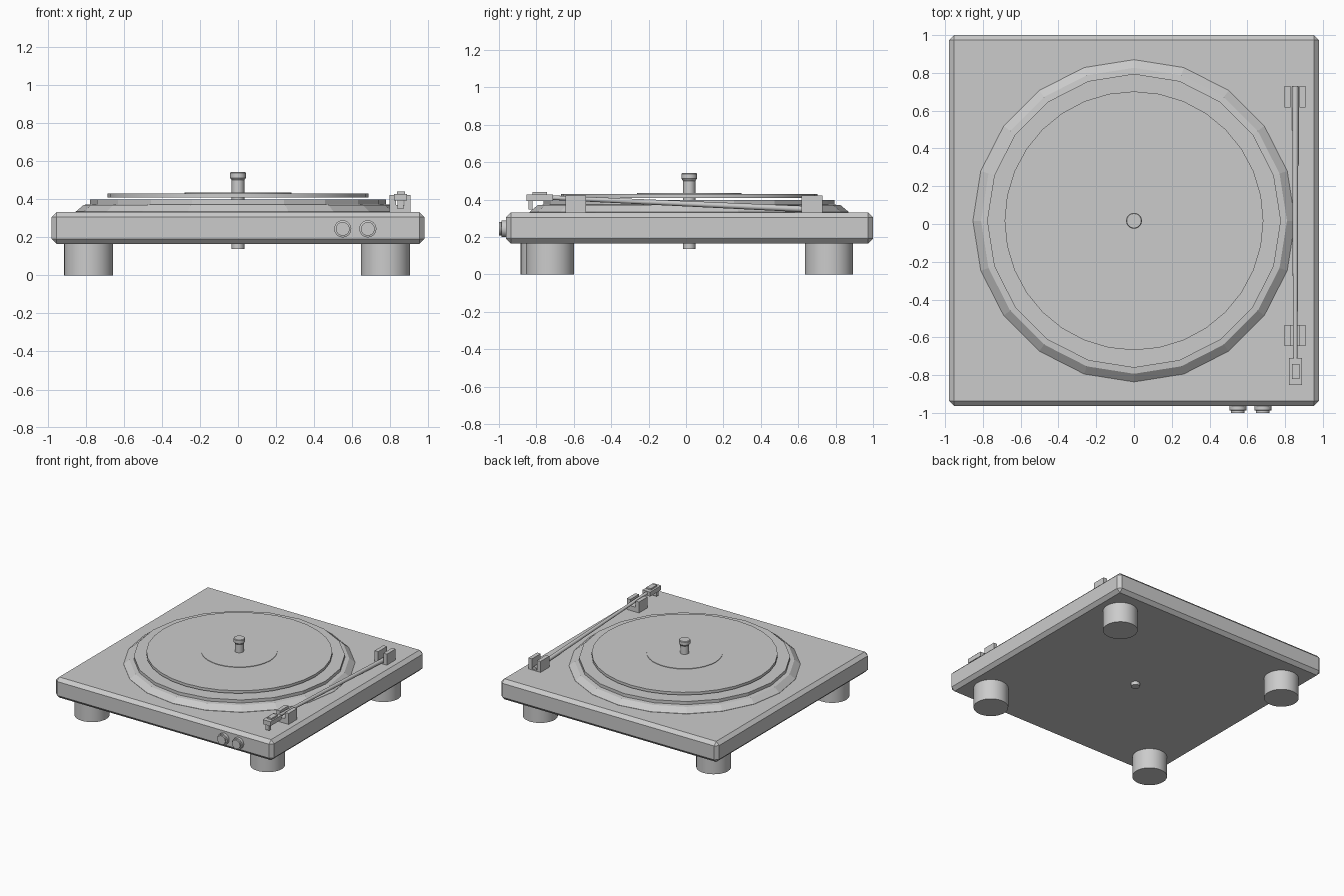
import bpy, bmesh, math
from mathutils import Vector

if "Cube" in bpy.data.objects:
    bpy.data.objects.remove(bpy.data.objects["Cube"])

CY = 0.017  # platter centre in y


def make(name, bm, bevel=0.0, smooth=False):
    bmesh.ops.recalc_face_normals(bm, faces=bm.faces)
    me = bpy.data.meshes.new(name)
    bm.to_mesh(me)
    bm.free()
    ob = bpy.data.objects.new(name, me)
    bpy.context.collection.objects.link(ob)
    if bevel:
        m = ob.modifiers.new("Bevel", 'BEVEL')
        m.width, m.segments = bevel, 1
    if smooth:
        bpy.ops.object.select_all(action='DESELECT')
        ob.select_set(True)
        bpy.context.view_layer.objects.active = ob
        bpy.ops.object.shade_smooth_by_angle(angle=math.radians(30))
    return ob


def box(name, lo, hi, bevel=0.0):
    bm = bmesh.new()
    bmesh.ops.create_cube(bm, size=1)
    for v in bm.verts:
        v.co = [l + (c + 0.5) * (h - l) for l, h, c in zip(lo, hi, v.co)]
    return make(name, bm, bevel)


def lathe(name, loc, profile, n, smooth=True, rot_x=0.0):
    """Closed turned solid from (radius, height) pairs."""
    bm = bmesh.new()
    rings = [[bm.verts.new((r * math.sin(2 * math.pi * i / n),
                            r * math.cos(2 * math.pi * i / n), z))
              for i in range(n)] for r, z in profile]
    for a, b in zip(rings, rings[1:]):
        for i in range(n):
            j = (i + 1) % n
            bm.faces.new((a[i], a[j], b[j], b[i]))
    bm.faces.new(rings[0])
    bm.faces.new(rings[-1])
    ob = make(name, bm, smooth=smooth)
    ob.location = loc
    ob.rotation_euler.x = rot_x
    return ob


def u_bracket(name, y0, y1, slot_z):
    """Block with a slot along y for the arm to rest in."""
    x0, x1, s0, s1, z0, z1 = 0.797, 0.907, 0.829, 0.875, 0.32, 0.421
    outline = [(x0, z0), (x1, z0), (x1, z1), (s1, z1),
               (s1, slot_z), (s0, slot_z), (s0, z1), (x0, z1)]
    bm = bmesh.new()
    f = bm.faces.new([bm.verts.new((x, y0, z)) for x, z in outline])
    ext = bmesh.ops.extrude_face_region(bm, geom=[f])
    for v in ext["geom"]:
        if isinstance(v, bmesh.types.BMVert):
            v.co.y = y1
    return make(name, bm)


# Plinth
box("plinth", (-0.98, -0.963, 0.165), (0.98, 1.0, 0.332), bevel=0.027)

# Feet
for name, x, y in (("front_left_foot", -0.785, -0.755),
                   ("front_right_foot", 0.775, -0.727),
                   ("back_left_foot", -0.785, 0.765),
                   ("back_right_foot", 0.775, 0.765)):
    lathe(name, (x, y, 0), [(0.129, 0), (0.129, 0.17)], 32)

# Platter: sloped rim and raised mat
lathe("platter", (0, CY, 0),
      [(0.853, 0.325), (0.853, 0.334), (0.81, 0.37), (0.778, 0.373), (0.778, 0.398)],
      20, smooth=False)

# Record and its label
lathe("record", (0, CY, 0), [(0.685, 0.408), (0.685, 0.43)], 32)
lathe("record_label", (0, CY, 0), [(0.28, 0.42), (0.28, 0.434)], 32)

# Spindle with cap
lathe("spindle", (0, CY, 0),
      [(0.033, 0.137), (0.033, 0.5), (0.042, 0.512), (0.042, 0.537), (0.038, 0.542)], 24)

# Control knobs on the front
for name, x in (("left_knob", 0.55), ("right_knob", 0.682)):
    lathe(name, (x, -0.95, 0.244),
          [(0.045, 0), (0.045, 0.036), (0.036, 0.038), (0.036, 0.05)], 24,
          rot_x=math.radians(90))

# Arm brackets
u_bracket("front_arm_rest", -0.645, -0.535, 0.37)
u_bracket("back_arm_pivot", 0.617, 0.73, 0.338)

# Tone arm
a, b = Vector((0.854, -0.73, 0.411)), Vector((0.854, 0.727, 0.345))
arm = lathe("tone_arm", a, [(0.012, 0), (0.017, (b - a).length)], 12)
arm.rotation_euler = (b - a).to_track_quat('Z', 'Y').to_euler()

# Head: shell, finger pad and stylus
box("head_shell", (0.82, -0.853, 0.392), (0.889, -0.71, 0.428))
box("head_pad", (0.836, -0.82, 0.425), (0.877, -0.742, 0.44))
box("stylus", (0.838, -0.842, 0.347), (0.87, -0.82, 0.395))
